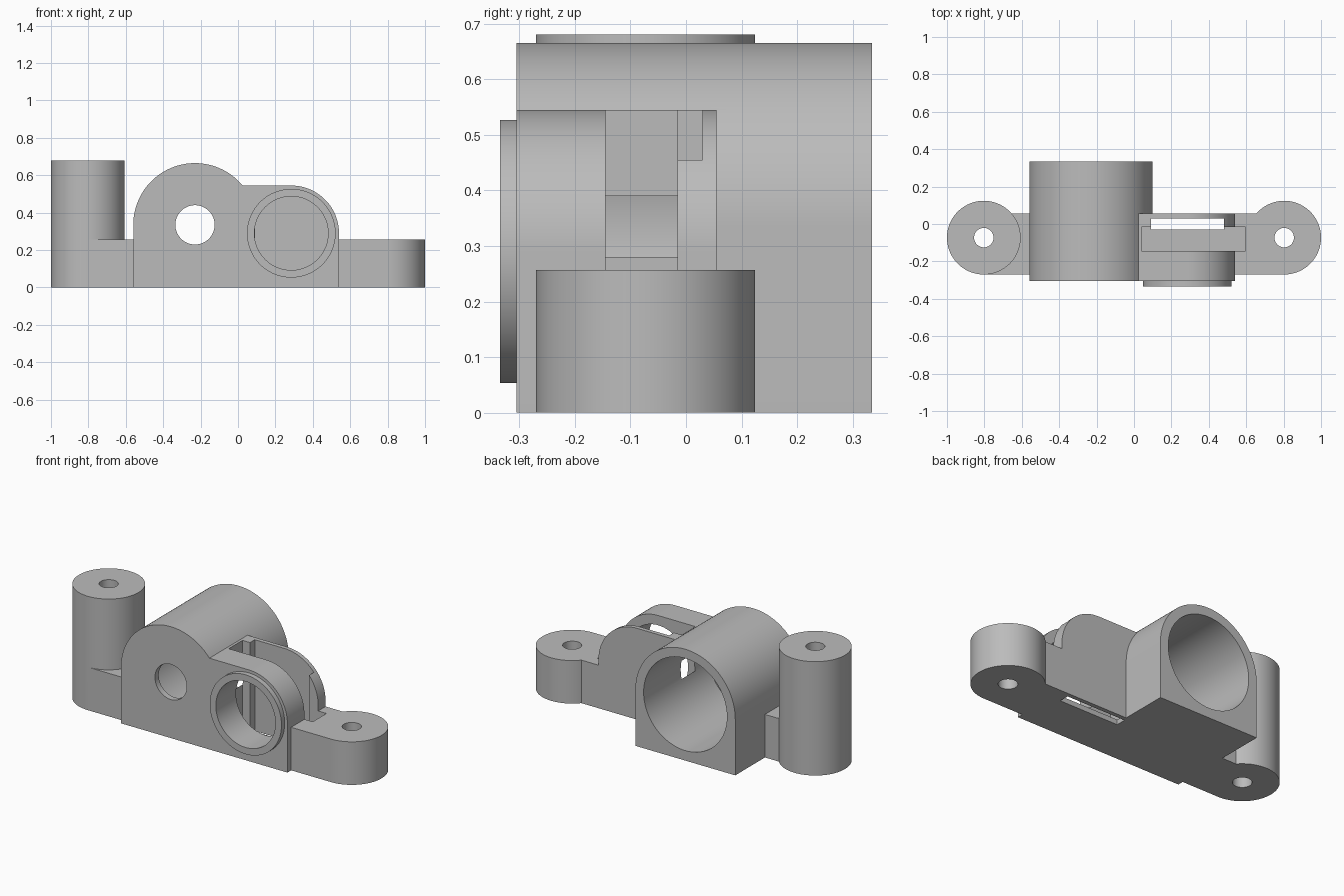
import bpy
import bmesh
import math
from mathutils import Vector

cube = bpy.data.objects.get("Cube")
if cube:
    bpy.data.objects.remove(cube, do_unlink=True)

grey = bpy.data.materials.new("plain grey")
grey.use_nodes = True
tone = (0.5, 0.5, 0.5, 1)
grey.diffuse_color = tone
grey.node_tree.nodes["Principled BSDF"].inputs["Base Color"].default_value = tone


def prism(name, points, offset):
    """Extrude a closed 3D outline along an offset vector."""
    bm = bmesh.new()
    face = bm.faces.new([bm.verts.new(p) for p in points])
    ext = bmesh.ops.extrude_face_region(bm, geom=[face])
    verts = [g for g in ext["geom"] if isinstance(g, bmesh.types.BMVert)]
    bmesh.ops.translate(bm, verts=verts, vec=Vector(offset))
    bmesh.ops.recalc_face_normals(bm, faces=bm.faces)
    mesh = bpy.data.meshes.new(name)
    bm.to_mesh(mesh)
    bm.free()
    obj = bpy.data.objects.new(name, mesh)
    bpy.context.collection.objects.link(obj)
    return obj


def arc(cx, cy, r, start, end, steps):
    angles = [math.radians(start + (end - start) * i / steps) for i in range(steps + 1)]
    return [(cx + r * math.cos(a), cy + r * math.sin(a)) for a in angles]


def along_y(name, outline, y0, y1):
    return prism(name, [(x, y0, z) for x, z in outline], (0, y1 - y0, 0))


def along_z(name, outline, z0, z1):
    return prism(name, [(x, y, z0) for x, y in outline], (0, 0, z1 - z0))


def circle(cx, cy, r, steps=96):
    return arc(cx, cy, r, 0, 360, steps)[:-1]


def rect(x0, x1, y0, y1):
    return [(x0, y0), (x1, y0), (x1, y1), (x0, y1)]


FRONT, BACK, MID_BACK = -0.305, 0.335, 0.055
MOTOR = (-0.23, 0.335)
LENS = (0.285, 0.29)
FOOT_X, FOOT_Y, FOOT_R, FOOT_H = 0.803, -0.073, 0.197, 0.257

# Round-topped motor housing
body = along_y("bracket_body", [(-0.56, 0), (0.10, 0)] + arc(*MOTOR, 0.33, 0, 180, 64),
               FRONT, BACK)

# Wheel housing with one rounded shoulder, and its front collar
solids = [
    along_y("wheel_housing", [(-0.1, 0), (0.54, 0)] + arc(*LENS, 0.255, 0, 90, 32)
            + [(-0.1, 0.545)], FRONT, MID_BACK),
    along_y("front_collar", circle(*LENS, 0.237), -0.335, -0.25),
]

# Mounting feet: short on the left, tall post on the right
for side, label, height in ((1, "left", FOOT_H), (-1, "right", 0.68)):
    solids.append(along_z(label + "_arm", rect(*sorted((side * 0.4, side * FOOT_X)),
                                               FOOT_Y - FOOT_R, MID_BACK), 0, FOOT_H))
    solids.append(along_z(label + "_post", circle(side * FOOT_X, FOOT_Y, FOOT_R), 0, height))

# Motor bore, shaft hole, collar bore, wheel slot, sensor pocket and screw holes
cutters = [
    along_y("motor_bore", circle(*MOTOR, 0.2755), -0.27, 0.5),
    along_y("shaft_hole", circle(*MOTOR, 0.105), -0.5, -0.2),
    along_y("collar_bore", circle(*LENS, 0.197), -0.5, -0.1),
    along_z("wheel_slot", rect(0.04, 0.595, -0.145, -0.015), 0.03, 1),
    along_z("sensor_pocket", rect(0.09, 0.48, -0.03, 0.03), -0.1, 1),
]
for side in (1, -1):
    cutters.append(along_z("screw_hole", circle(side * FOOT_X, FOOT_Y, 0.052, 48), -0.1, 1))

# Join the solids, then cut the openings
for operation, group in (("UNION", solids), ("DIFFERENCE", cutters)):
    for part in group:
        part.hide_render = True
        mod = body.modifiers.new(part.name, "BOOLEAN")
        mod.operation = operation
        mod.solver = "EXACT"
        mod.object = part

graph = bpy.context.evaluated_depsgraph_get()
result = bpy.data.meshes.new_from_object(body.evaluated_get(graph))
body.modifiers.clear()
body.data = result
for part in solids + cutters:
    bpy.data.objects.remove(part, do_unlink=True)

# One colour, smooth curves, crisp edges
result.materials.clear()
result.materials.append(grey)
for poly in result.polygons:
    poly.material_index = 0
bpy.ops.object.select_all(action="DESELECT")
body.select_set(True)
bpy.context.view_layer.objects.active = body
bpy.ops.object.shade_smooth_by_angle(angle=math.radians(30))
